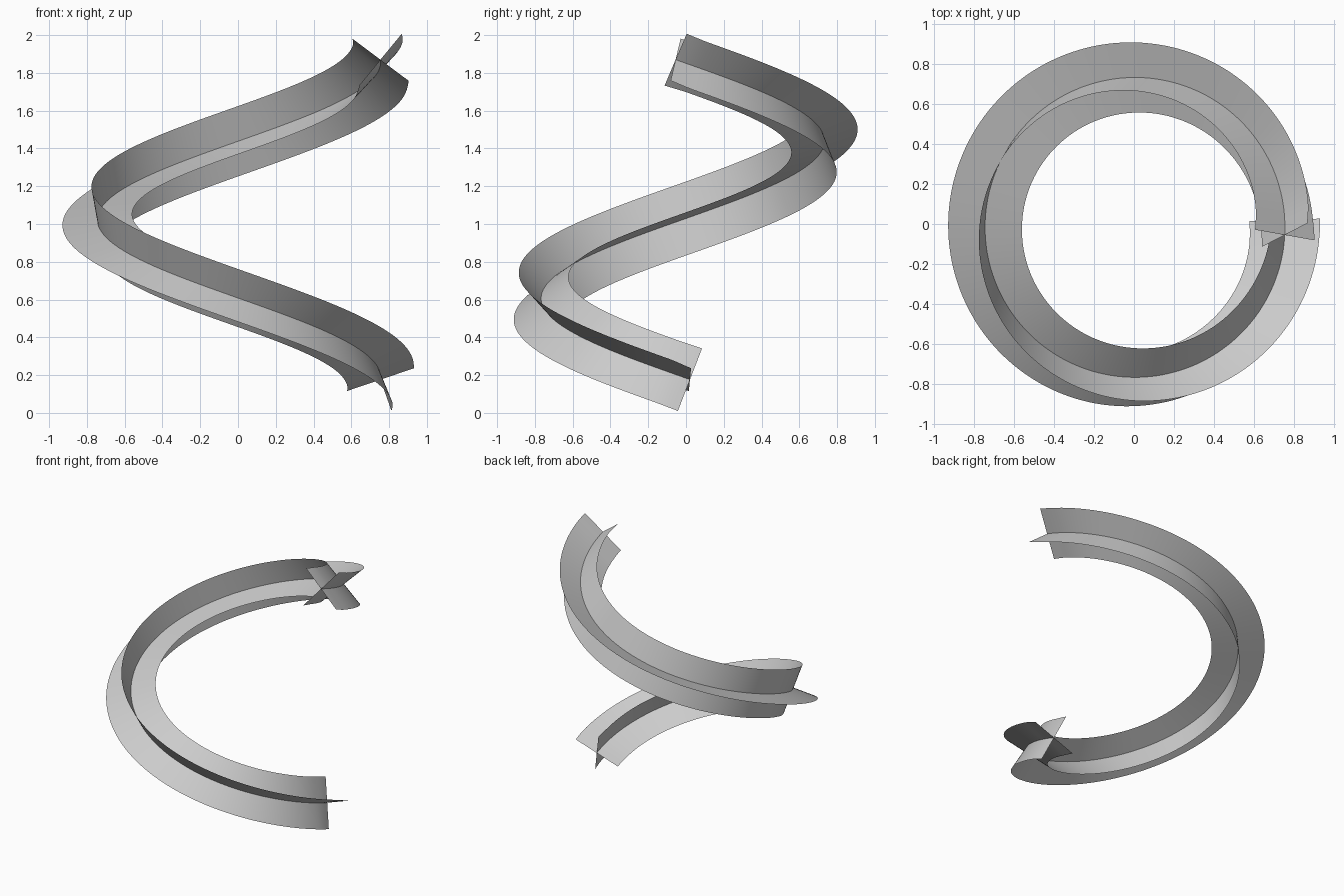
import bpy, bmesh
from math import radians, sin, cos, atan, pi
from mathutils import Vector

if "Cube" in bpy.data.objects:
    bpy.data.objects.remove(bpy.data.objects["Cube"])

R, ARM = 0.75, 0.187            # helix radius, half width of the crossed ribbons
Z0, Z1 = 0.176, 1.87            # height of the centre line at both ends
CENTRE = Vector((0.005, -0.017, 0))
START, END = radians(2.9), radians(-362.9)   # clockwise climb, seen from above
TWIST0, TWIST1 = radians(20), radians(141)
STEPS = 160
slope = atan((Z1 - Z0) / (R * (START - END)))

bm = bmesh.new()
rings = []
for i in range(STEPS + 1):
    t = i / STEPS
    a = START + (END - START) * t
    p = CENTRE + Vector((R * cos(a), R * sin(a), Z0 + (Z1 - Z0) * t))
    # the section direction is held constant just at the two ends
    f = max(min(a, radians(-5)), radians(-355))
    radial = Vector((cos(f), sin(f), 0))
    tangent = Vector((sin(f) * cos(slope), -cos(f) * cos(slope), sin(slope)))
    up = tangent.cross(radial)
    if up.z < 0:
        up = -up
    # cross section: four arms around the centre line
    tw = TWIST0 + (TWIST1 - TWIST0) * t
    ring = [bm.verts.new(p)]
    for k in range(4):
        b = tw + k * pi / 2
        ring.append(bm.verts.new(p + ARM * (cos(b) * radial + sin(b) * up)))
    rings.append(ring)

# four ribbon strips joined along the centre line
for r, s in zip(rings, rings[1:]):
    for k in range(1, 5):
        q = (r[0], r[k], s[k], s[0])
        face = bm.faces.new(q if k < 3 else q[::-1])
        face.smooth = True
for r, s in zip(rings, rings[1:]):
    bm.edges.get((r[0], s[0])).smooth = False

mesh = bpy.data.meshes.new("twisted_cross_ribbon")
bm.to_mesh(mesh)
bm.free()
obj = bpy.data.objects.new("twisted_cross_ribbon", mesh)
bpy.context.collection.objects.link(obj)
